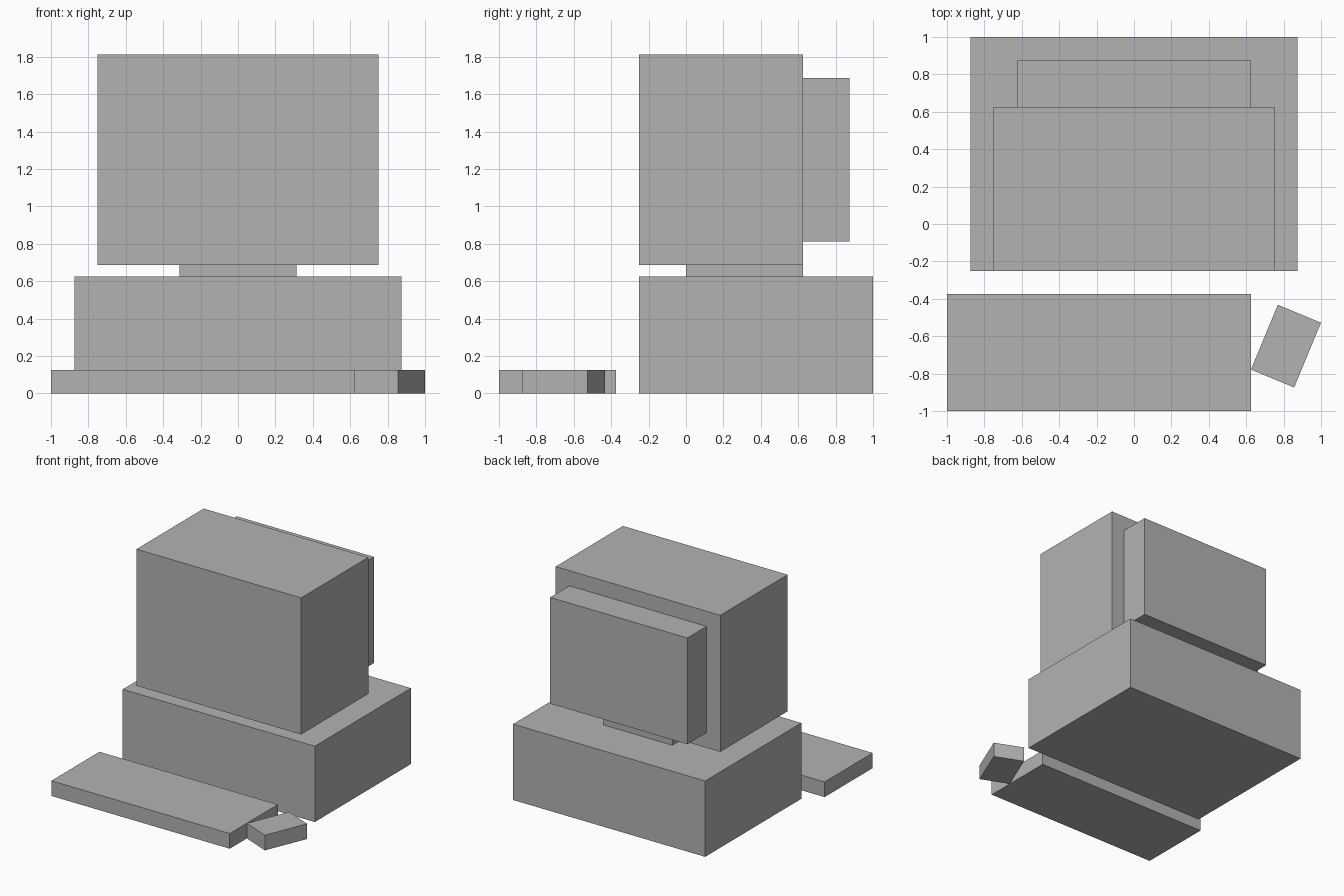
import bpy
from math import radians

# Remove the default cube
cube = bpy.data.objects.get("Cube")
if cube:
    bpy.data.objects.remove(cube, do_unlink=True)

# Single plain grey
grey = bpy.data.materials.new("plain grey")
grey.use_nodes = True
colour = (0.45, 0.45, 0.45, 1)
grey.diffuse_color = colour
grey.node_tree.nodes["Principled BSDF"].inputs["Base Color"].default_value = colour


def box(name, size, centre, turn=0):
    """Flat-shaded box; centre gives x, y and the height of its underside."""
    x, y, bottom = centre
    bpy.ops.mesh.primitive_cube_add(size=1, location=(x, y, bottom + size[2] / 2),
                                    rotation=(0, 0, radians(turn)))
    part = bpy.context.object
    part.name = name
    part.scale = size
    part.data.materials.append(grey)
    return part


# Computer case, with the monitor standing on a short neck
box("computer_case", (1.75, 1.25, 0.625), (0, 0.375, 0))
box("monitor_neck", (0.625, 0.625, 0.0625), (0, 0.3125, 0.625))
box("monitor", (1.5, 0.875, 1.125), (0, 0.1875, 0.6875))
box("monitor_back", (1.25, 0.25, 0.875), (0, 0.75, 0.8125))

# Keyboard and the angled mouse beside it
box("keyboard", (1.625, 0.625, 0.125), (-0.1875, -0.6875, 0))
box("mouse", (0.25, 0.375, 0.125), (0.8125, -0.653, 0), turn=-22.5)
